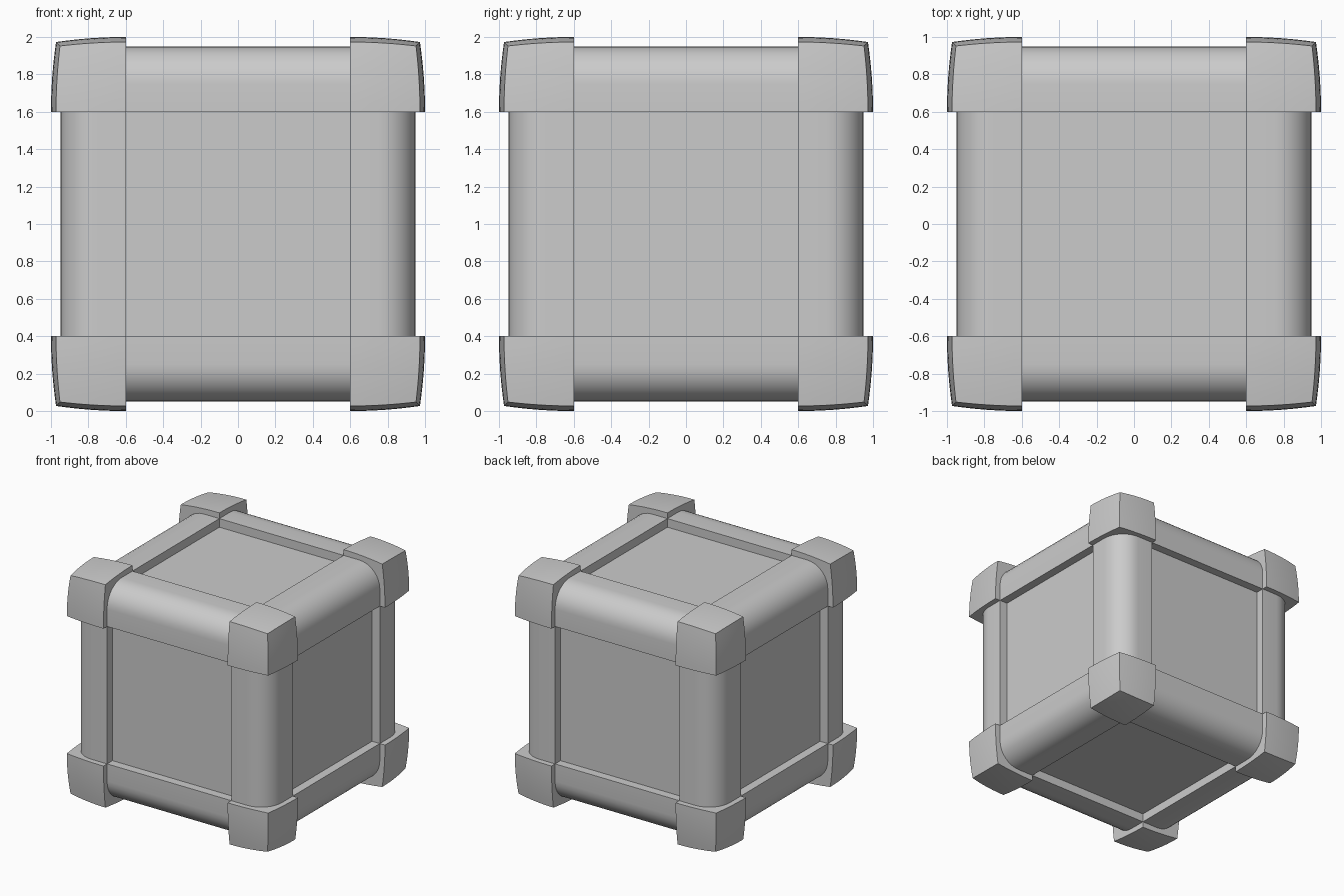
import bpy, bmesh
from math import sin, cos, pi

if "Cube" in bpy.data.objects:
    bpy.data.objects.remove(bpy.data.objects["Cube"])

INNER, BAR, CAP, PANEL = 0.6, 0.95, 1.0, 0.875   # half-sizes from the centre
RADIUS, BULGE = 0.2, 0.195


def finish(bm, name, mirror=None):
    bmesh.ops.recalc_face_normals(bm, faces=bm.faces)
    mesh = bpy.data.meshes.new(name)
    bm.to_mesh(mesh)
    bm.free()
    ob = bpy.data.objects.new(name, mesh)
    ob.location = (0, 0, 1)
    bpy.context.collection.objects.link(ob)
    bpy.ops.object.select_all(action='DESELECT')
    ob.select_set(True)
    bpy.context.view_layer.objects.active = ob
    bpy.ops.object.shade_smooth_by_angle(angle=pi / 6)
    if mirror:
        mod = ob.modifiers.new("Mirror", 'MIRROR')
        mod.use_axis = mirror
        mod.use_mirror_merge = False
    return ob


# Recessed panels: one inner cube
bm = bmesh.new()
bmesh.ops.create_cube(bm, size=2 * PANEL)
# keep the cube's own edges hidden inside the rounded bars
bmesh.ops.bevel(bm, geom=bm.edges[:], offset=0.15, segments=1,
                affect='EDGES', profile=0.5)
finish(bm, "recessed_panels")

# Rounded edge bars: one profile per axis, mirrored to four edges
c = BAR - RADIUS
profile = [(INNER, INNER), (BAR, INNER)]
profile += [(c + RADIUS * cos(i * pi / 16), c + RADIUS * sin(i * pi / 16))
            for i in range(9)]
profile += [(INNER, BAR)]
for axis in range(3):
    bm = bmesh.new()
    rings = []
    for end in (-INNER, INNER):
        ring = []
        for a, b in profile:
            co = [0, 0, 0]
            co[axis], co[(axis + 1) % 3], co[(axis + 2) % 3] = end, a, b
            ring.append(bm.verts.new(co))
        bm.faces.new(ring)
        rings.append(ring)
    n = len(profile)
    for i in range(n):
        j = (i + 1) % n
        bm.faces.new((rings[0][i], rings[0][j], rings[1][j], rings[1][i]))
    finish(bm, "edge_bars_" + "xyz"[axis], [k != axis for k in range(3)])

# Corner caps: a small cube with bulged outer faces, mirrored to eight corners
bm = bmesh.new()
bmesh.ops.create_cube(bm, size=1)
bmesh.ops.subdivide_edges(bm, edges=bm.edges[:], cuts=7, use_grid_fill=True)
for v in bm.verts:
    u = [x + 0.5 for x in v.co]
    d = [x * (CAP - INNER) for x in u]
    for _ in range(8):
        sq = [x * x for x in d]
        d = [u[k] * (CAP - INNER - BULGE * (sum(sq) - sq[k])) for k in range(3)]
    v.co = [INNER + x for x in d]
finish(bm, "corner_caps", [True, True, True])
